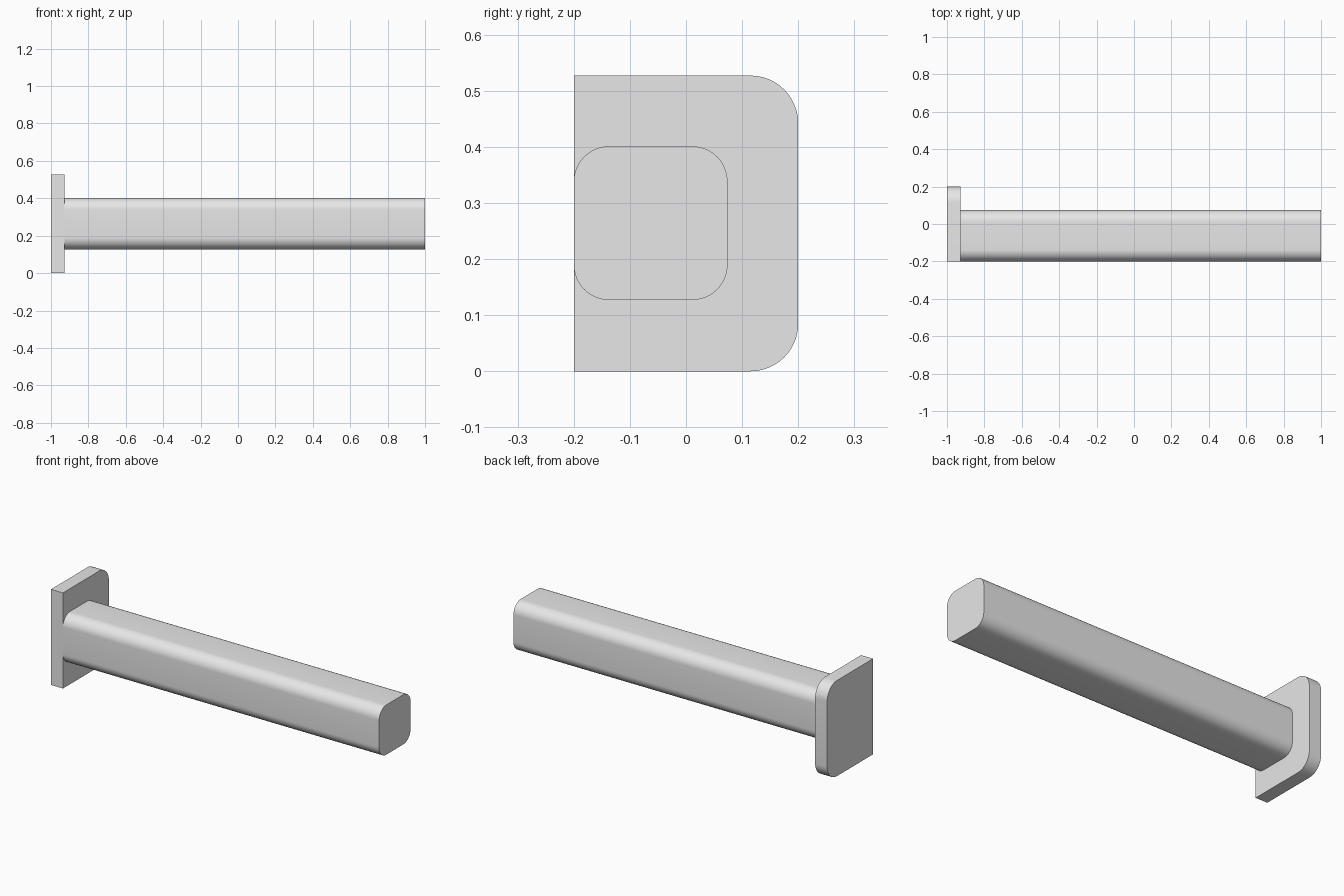
import bpy
import bmesh
import math

old = bpy.data.objects.get("Cube")
if old:
    bpy.data.objects.remove(old, do_unlink=True)

grey = bpy.data.materials.new("light grey")
grey.use_nodes = True
colour = (0.8, 0.8, 0.8, 1)
grey.diffuse_color = colour
grey.node_tree.nodes["Principled BSDF"].inputs["Base Color"].default_value = colour


def rounded_outline(y0, y1, z0, z1, radii, steps=12):
    """Rectangle in y and z; radii run back-top, front-top, front-bottom, back-bottom."""
    corners = [(y1, z1, -1, -1), (y0, z1, 1, -1), (y0, z0, 1, 1), (y1, z0, -1, 1)]
    points = []
    for i, ((y, z, sy, sz), r) in enumerate(zip(corners, radii)):
        if r == 0:
            points.append((y, z))
            continue
        for k in range(steps + 1):
            a = math.pi / 2 * (i + k / steps)
            points.append((y + sy * r + r * math.cos(a), z + sz * r + r * math.sin(a)))
    return points


def extrude_part(name, outline, x0, x1):
    bm = bmesh.new()
    face = bm.faces.new([bm.verts.new((x0, y, z)) for y, z in outline])
    result = bmesh.ops.extrude_face_region(bm, geom=[face], use_keep_orig=True)
    moved = [v for v in result["geom"] if isinstance(v, bmesh.types.BMVert)]
    bmesh.ops.translate(bm, verts=moved, vec=(x1 - x0, 0, 0))
    bmesh.ops.recalc_face_normals(bm, faces=bm.faces)
    mesh = bpy.data.meshes.new(name)
    bm.to_mesh(mesh)
    bm.free()
    mesh.materials.append(grey)
    obj = bpy.data.objects.new(name, mesh)
    bpy.context.collection.objects.link(obj)
    bpy.ops.object.select_all(action="DESELECT")
    obj.select_set(True)
    bpy.context.view_layer.objects.active = obj
    bpy.ops.object.shade_smooth_by_angle(angle=math.radians(30))


# Mounting plate, rounded along its back edge only
plate_r = 0.085
extrude_part("end_plate", rounded_outline(-0.2, 0.2, 0, 0.527, (plate_r, 0, 0, plate_r)), -1, -0.927)

# Long bar with rounded corners, flush with the plate's front
extrude_part("bar", rounded_outline(-0.2, 0.074, 0.127, 0.401, [0.063] * 4), -0.927, 1)
